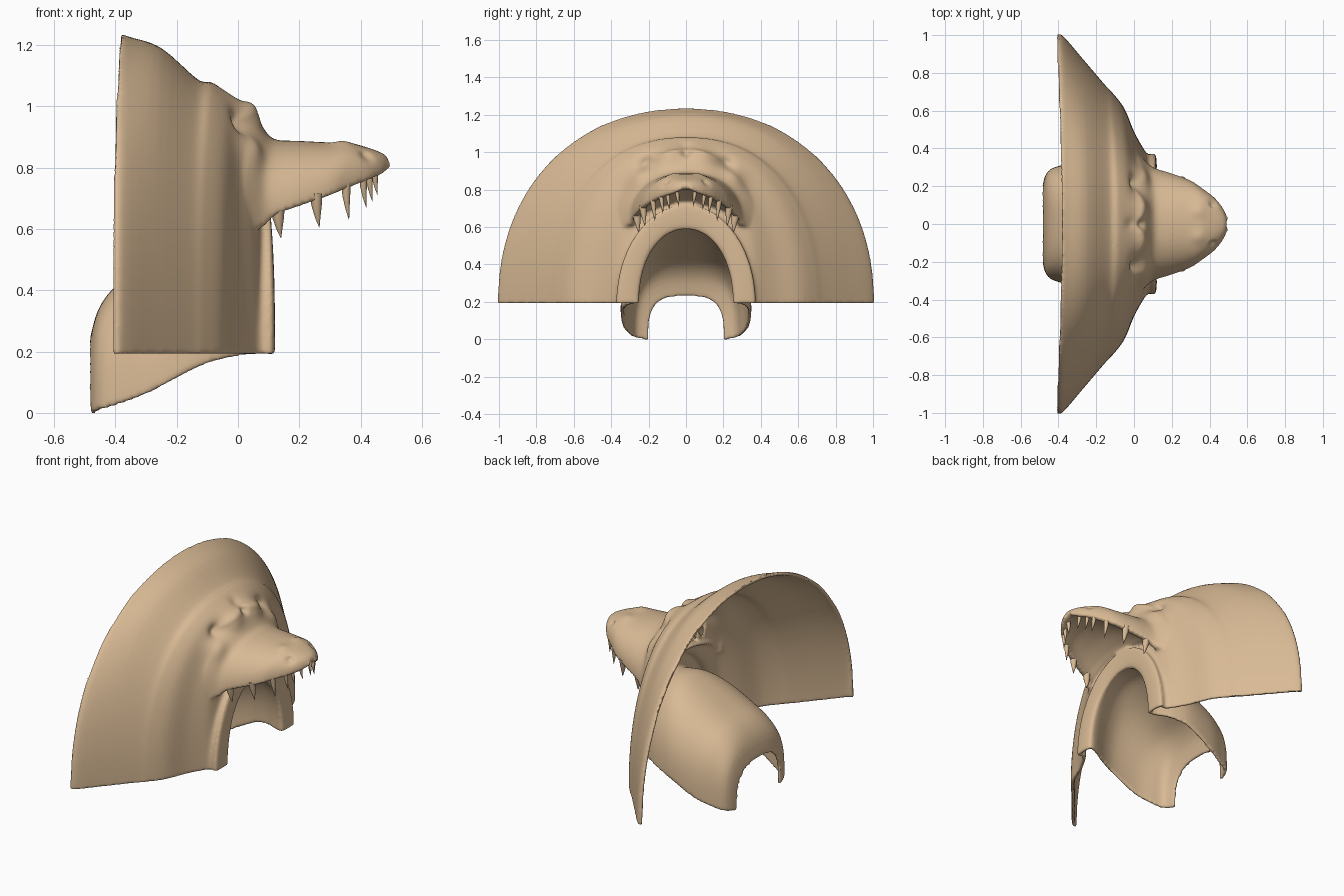
import bpy, bmesh, math
from mathutils import Vector

if "Cube" in bpy.data.objects:
    bpy.data.objects.remove(bpy.data.objects["Cube"])


def catmull(rows, steps):
    """Smoothly interpolate a list of number rows."""
    out = []
    for i in range(len(rows) - 1):
        p = [rows[max(0, min(len(rows) - 1, i + k))] for k in (-1, 0, 1, 2)]
        for s in range(steps):
            t = s / steps
            out.append([0.5 * (2 * b + (c - a) * t + (2 * a - 5 * b + 4 * c - d) * t * t
                               + (3 * b - a - 3 * c + d) * t ** 3) for a, b, c, d in zip(*p)])
    return out + [list(rows[-1])]


def arch(w, zb, zt, n, count):
    """Half superellipse in y/z, with the height fraction as third value."""
    pts = []
    for i in range(count + 1):
        a = math.pi * i / count
        c, s = math.cos(a), max(0.0, math.sin(a))
        s = 0.0 if s < 1e-6 else s
        pts.append((math.copysign(abs(c) ** (2 / n), c) * w, zb + (zt - zb) * s ** (2 / n), s))
    return pts


def loft(name, rings, closed, skip=None):
    """Skin over rings; closed rings get a cap on the last one."""
    bm = bmesh.new()
    vs = [[bm.verts.new(p) for p in r] for r in rings]
    m = len(vs[0])
    for a, b in zip(vs, vs[1:]):
        for i in range(m if closed else m - 1):
            j = (i + 1) % m
            bm.faces.new((a[i], a[j], b[j], b[i]))
    if closed:
        bm.faces.new(vs[-1])
        bmesh.ops.recalc_face_normals(bm, faces=bm.faces)
    if skip:
        bmesh.ops.delete(bm, geom=[f for f in bm.faces if skip(f.calc_center_median())],
                         context='FACES')
    return make(name, bm)


def make(name, bm):
    me = bpy.data.meshes.new(name)
    bm.to_mesh(me)
    bm.free()
    ob = bpy.data.objects.new(name, me)
    bpy.context.collection.objects.link(ob)
    return ob


def activate(ob):
    bpy.ops.object.select_all(action='DESELECT')
    ob.select_set(True)
    bpy.context.view_layer.objects.active = ob


def apply_mod(ob, kind, **props):
    activate(ob)
    mod = ob.modifiers.new("m", kind)
    for k, v in props.items():
        setattr(mod, k, v)
    bpy.ops.object.modifier_apply(modifier=mod.name)


# Mane, face, arch rim and throat as one sheet:
# x at base, x at top, half width, base z, top z, squareness
stations = [
    (-0.41, -0.38, 1.003, 0.192, 1.235, 2.15),
    (-0.375, -0.35, 0.995, 0.192, 1.225, 2.15),
    (-0.27, -0.25, 0.873, 0.192, 1.19, 2.2),
    (-0.155, -0.13, 0.738, 0.192, 1.086, 2.25),
    (-0.11, -0.09, 0.69, 0.192, 1.08, 2.25),
    (-0.05, -0.04, 0.61, 0.192, 1.05, 2.25),
    (0.00, 0.00, 0.49, 0.192, 1.02, 2.2),
    (0.05, 0.05, 0.40, 0.192, 0.985, 2.1),
    (0.075, 0.07, 0.37, 0.192, 0.73, 2.0),
    (0.115, 0.10, 0.365, 0.192, 0.715, 2.0),
    (0.115, 0.10, 0.26, 0.192, 0.595, 2.1),
    (0.06, 0.06, 0.26, 0.192, 0.595, 2.1),
    (-0.03, -0.03, 0.305, 0.18, 0.595, 2.2),
    (-0.13, -0.13, 0.33, 0.15, 0.55, 2.4),
    (-0.28, -0.28, 0.322, 0.07, 0.465, 2.7),
    (-0.38, -0.38, 0.293, 0.03, 0.405, 3.0),
    (-0.443, -0.438, 0.265, 0.01, 0.33, 3.2),
    (-0.466, -0.466, 0.20, -0.005, 0.23, 3.2),
]
rings = []
for xb, xt, w, zb, zt, n in catmull(stations, 4):
    rings.append([(xb + (xt - xb) * s ** 3, y, z) for y, z, s in arch(w, zb, zt, n, 72)])
# the face is left open where the hollow snout joins
head = loft("beast_head", rings, False,
            lambda c: c.x > 0.045 and 0.755 < c.z < 0.92 and abs(c.y) < 0.25)
# make the solid grow towards the cavity between mane and throat
top = head.data.polygons[36]
apply_mod(head, 'SOLIDIFY', thickness=0.019, offset=-1 if top.normal.z > 0 else 1)

# Upper jaw: x, half width, lip z, top z, palate z, squareness
jaw = [
    (0.025, 0.375, 0.59, 0.985, 0.72, 2.1), (0.05, 0.345, 0.60, 0.98, 0.72, 2.1),
    (0.085, 0.312, 0.61, 0.925, 0.73, 2.1), (0.12, 0.292, 0.645, 0.892, 0.755, 2.2),
    (0.20, 0.268, 0.675, 0.887, 0.795, 2.2), (0.30, 0.23, 0.71, 0.882, 0.82, 2.3),
    (0.36, 0.19, 0.735, 0.882, 0.82, 2.5), (0.42, 0.145, 0.758, 0.866, 0.81, 2.5),
    (0.46, 0.10, 0.775, 0.852, 0.80, 2.4), (0.482, 0.062, 0.79, 0.84, 0.805, 2.2),
    (0.492, 0.025, 0.805, 0.825, 0.81, 2.0),
]
rings = []
for x, w, lip, zt, pal, n in catmull(jaw, 4):
    outer = arch(w, lip, zt, n, 40)
    inner = arch(max(w - 0.035, w * 0.5), lip, pal, 2.0, 40)[::-1]
    rings.append([(x, y, z) for y, z, s in outer + inner])
snout = loft("snout", rings, True)
apply_mod(snout, 'SOLIDIFY', thickness=0.019, offset=-1)

# Fuse into one skin
activate(head)
snout.select_set(True)
bpy.ops.object.join()
apply_mod(head, 'REMESH', mode='VOXEL', voxel_size=0.0088)
apply_mod(head, 'SMOOTH', factor=0.5, iterations=6)

# Sculpted dents and bulges: centre (mirrored in y), radius, push
sculpt = [
    ((0.02, 0.21, 0.935), 0.045, (-0.040, 0, 0)),      # eye sockets
    ((0.03, 0.15, 0.915), 0.035, (-0.012, 0, 0)),      # inner eye corners
    ((0.03, 0.09, 0.985), 0.060, (0.018, 0, 0.004)),   # brows
    ((0.03, 0.26, 0.86), 0.060, (0.014, 0, 0.006)),    # cheeks
    ((0.34, 0.07, 0.88), 0.035, (0, 0, 0.008)),        # nose bumps
    ((0.42, 0.11, 0.84), 0.022, (-0.010, -0.015, 0)),  # nostrils
    ((0.04, 0.00, 1.00), 0.025, (-0.012, 0, -0.006)),  # forehead groove
    ((-0.02, 0.00, 1.04), 0.030, (0, 0, -0.006)),
]
for c, r, d in sculpt:
    for side in (1, -1):
        cen = Vector((c[0], c[1] * side, c[2]))
        push = Vector((d[0], d[1] * side, d[2]))
        for v in head.data.vertices:
            q = (v.co - cen).length_squared / (r * r)
            if q < 8:
                v.co += push * math.exp(-q)
activate(head)
bpy.ops.object.shade_smooth_by_angle(angle=math.radians(50))

# Teeth along the lip: x, y, root z, tip z, radius
bm = bmesh.new()
for x, y, z0, z1, r in [(0.13, 0.265, 0.67, 0.57, 0.022), (0.255, 0.232, 0.715, 0.605, 0.02),
                        (0.352, 0.178, 0.75, 0.63, 0.015), (0.408, 0.135, 0.775, 0.67, 0.013),
                        (0.428, 0.10, 0.785, 0.69, 0.012), (0.445, 0.05, 0.80, 0.71, 0.012)]:
    for side in (1, -1):
        prev = None
        for t, k in ((0, 1.0), (0.35, 0.85), (0.7, 0.45), (1, 0.04)):
            ring = [bm.verts.new((x + 0.01 * t * t + r * k * math.cos(a * math.pi / 6),
                                  side * (y - 0.012 * t) + r * k * math.sin(a * math.pi / 6),
                                  z0 + (z1 - z0) * t)) for a in range(12)]
            if prev:
                for i in range(12):
                    j = (i + 1) % 12
                    bm.faces.new((prev[i], ring[i], ring[j], prev[j]))
            else:
                bm.faces.new(ring)
            prev = ring
        bm.faces.new(prev)
bmesh.ops.recalc_face_normals(bm, faces=bm.faces)
teeth = make("teeth", bm)
activate(teeth)
bpy.ops.object.shade_smooth_by_angle(angle=math.radians(50))

# Tan clay colour
tan = bpy.data.materials.new("tan")
tan.diffuse_color = (0.69, 0.49, 0.30, 1)
tan.use_nodes = True
tan.node_tree.nodes["Principled BSDF"].inputs["Base Color"].default_value = tan.diffuse_color
for ob in (head, teeth):
    ob.data.materials.clear()
    ob.data.materials.append(tan)
